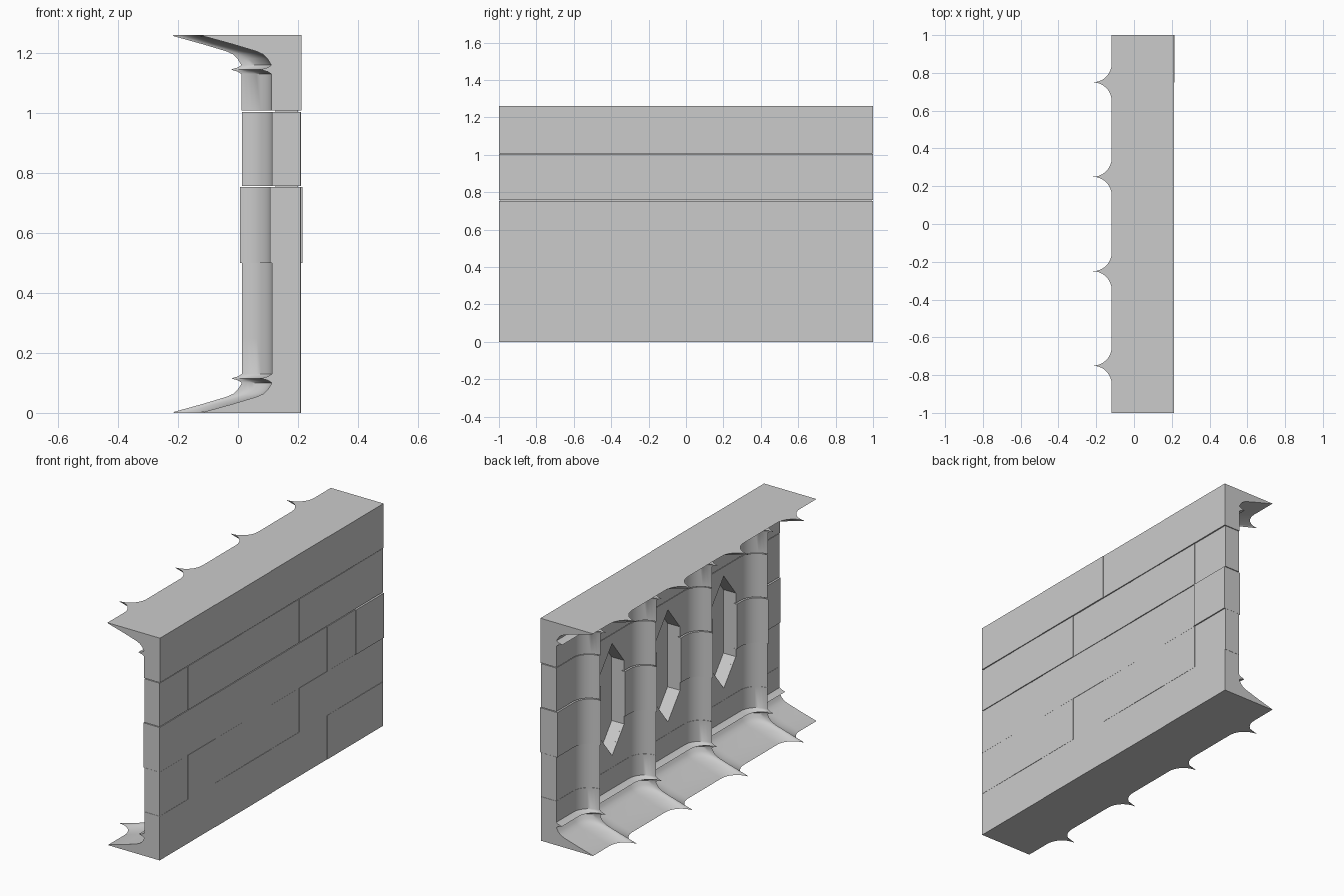
import bpy, bmesh, math

cube = bpy.data.objects.get("Cube")
if cube:
    bpy.data.objects.remove(cube, do_unlink=True)

H, BACK, WALL, R = 1.26, 0.209, 0.113, 0.10
COLUMNS = (-0.75, -0.25, 0.25, 0.75)
# Moulding outline: height above the foot, and how far it stands out
MOULDING = [(0, 0.229), (0.004, 0.224), (0.03, 0.13), (0.054, 0.05), (0.064, 0.028),
            (0.078, 0.013), (0.10, 0), (0.108, 0.012), (0.115, 0.035),
            (0.122, 0.012), (0.13, 0)]

stone = bpy.data.materials.new("grey stone")
stone.use_nodes = True
stone.diffuse_color = (0.6, 0.6, 0.6, 1)
stone.node_tree.nodes["Principled BSDF"].inputs["Base Color"].default_value = (0.6, 0.6, 0.6, 1)


def make_object(name, bm):
    bmesh.ops.recalc_face_normals(bm, faces=bm.faces)
    mesh = bpy.data.meshes.new(name)
    bm.to_mesh(mesh)
    bm.free()
    mesh.materials.append(stone)
    obj = bpy.data.objects.new(name, mesh)
    bpy.context.collection.objects.link(obj)
    return obj


def loft(name, rings):
    """Closed solid through rings of equal length."""
    bm = bmesh.new()
    loops = [[bm.verts.new(p) for p in ring] for ring in rings]
    for a, b in zip(loops, loops[1:]):
        for i in range(len(a)):
            j = (i + 1) % len(a)
            bm.faces.new((a[i], a[j], b[j], b[i]))
    bm.faces.new(loops[0])
    bm.faces.new(loops[-1][::-1])
    return make_object(name, bm)


def stand_out(z):
    h = max(0, min(z, H - z))
    for (z0, d0), (z1, d1) in zip(MOULDING, MOULDING[1:]):
        if h <= z1:
            return d0 + (d1 - d0) * (h - z0) / (z1 - z0)
    return 0


def front_x(y, z):
    """Carved face: hollow bays whose round corners meet in sharp ribs."""
    dy = min(R, min(abs(y - c) for c in COLUMNS))
    rib = R - math.sqrt(R * R - (R - dy) ** 2)
    return WALL - stand_out(z) - rib


def block(name, y0, y1, z0, z1, proud, front):
    ys = {y0, y1}
    for c in COLUMNS:
        for step in range(10):
            dy = R * (1 - math.cos(math.radians(step * 10)))
            ys |= {round(c - dy, 5), round(c + dy, 5)}
    ys = sorted(y for y in ys if y0 <= y <= y1)
    zs = {z0, z1} | {h for h, d in MOULDING} | {H - h for h, d in MOULDING}
    zs = sorted(z for z in zs if z0 <= z <= z1)
    rings = [[(front_x(y, z) - front, y, z) for z in zs]
             + [(BACK + proud, y, z1), (BACK + proud, y, z0)] for y in ys]
    return loft(name, rings)


def niche_cutter(y):
    """Tall hexagon with pointed ends, slightly wider at the mouth."""
    rings = []
    for x, grow in ((0.0, 0.0), (0.19, -0.004)):
        w, c, tip = 0.11 + grow, 0.18, 0.32 + grow
        shape = [(0, tip), (w, c), (w, -c), (0, -tip), (-w, -c), (-w, c)]
        rings.append([(x, y + a, 0.635 + b) for a, b in shape])
    obj = loft("niche_cutter", rings)
    obj.hide_render = True
    obj.hide_set(True)
    return obj


# Courses of stones: bottom, top, joints, relief of the back and of the carved face
COURSES = [
    (0.0, 0.2495, (-1, -0.5, 0, 0.5, 1), 0, 0),
    (0.2505, 0.4995, (-1, -0.75, -0.25, 0.25, 0.75, 1), 0, 0),
    (0.5, 0.753, (-1, -0.5, 0, 0.5, 0.75, 1), 0, 0.006),
    (0.757, 1.004, (-1, -0.75, -0.25, 0.25, 0.75, 1), 0, 0),
    (1.008, H, (-1, -0.5, 0, 0.5, 1), 0.002, 0.002),
]
parts = []
for z0, z1, joints, back, front in COURSES:
    for i, (y0, y1) in enumerate(zip(joints, joints[1:])):
        proud = back + 0.0015 * (i % 2)
        if y0 == 0.75 and front:
            proud = 0.0065
        parts.append(block("wall_stone", y0, y1, z0, z1, proud, front))

# Mortar core closing the joints
core_rings = [[(0.125, y, 0.01), (0.125, y, H - 0.01), (0.2, y, H - 0.01), (0.2, y, 0.01)]
              for y in (-0.992, 0.992)]
parts.append(loft("mortar_core", core_rings))

# Niches between the ribs
cutters = [niche_cutter(y) for y in (-0.5, 0, 0.5)]
bpy.context.view_layer.update()
for obj in parts:
    for cutter in cutters:
        cut = obj.modifiers.new("niche", 'BOOLEAN')
        cut.operation = 'DIFFERENCE'
        cut.solver = 'EXACT'
        cut.object = cutter

# Bake the cuts, then smooth the hollows while keeping stone edges sharp
depsgraph = bpy.context.evaluated_depsgraph_get()
baked = [bpy.data.meshes.new_from_object(obj.evaluated_get(depsgraph)) for obj in parts]
for obj, mesh in zip(parts, baked):
    obj.modifiers.clear()
    obj.data = mesh
for cutter in cutters:
    bpy.data.objects.remove(cutter, do_unlink=True)
bpy.ops.object.select_all(action='DESELECT')
for obj in parts:
    obj.select_set(True)
bpy.context.view_layer.objects.active = parts[0]
bpy.ops.object.shade_smooth_by_angle(angle=math.radians(35))
